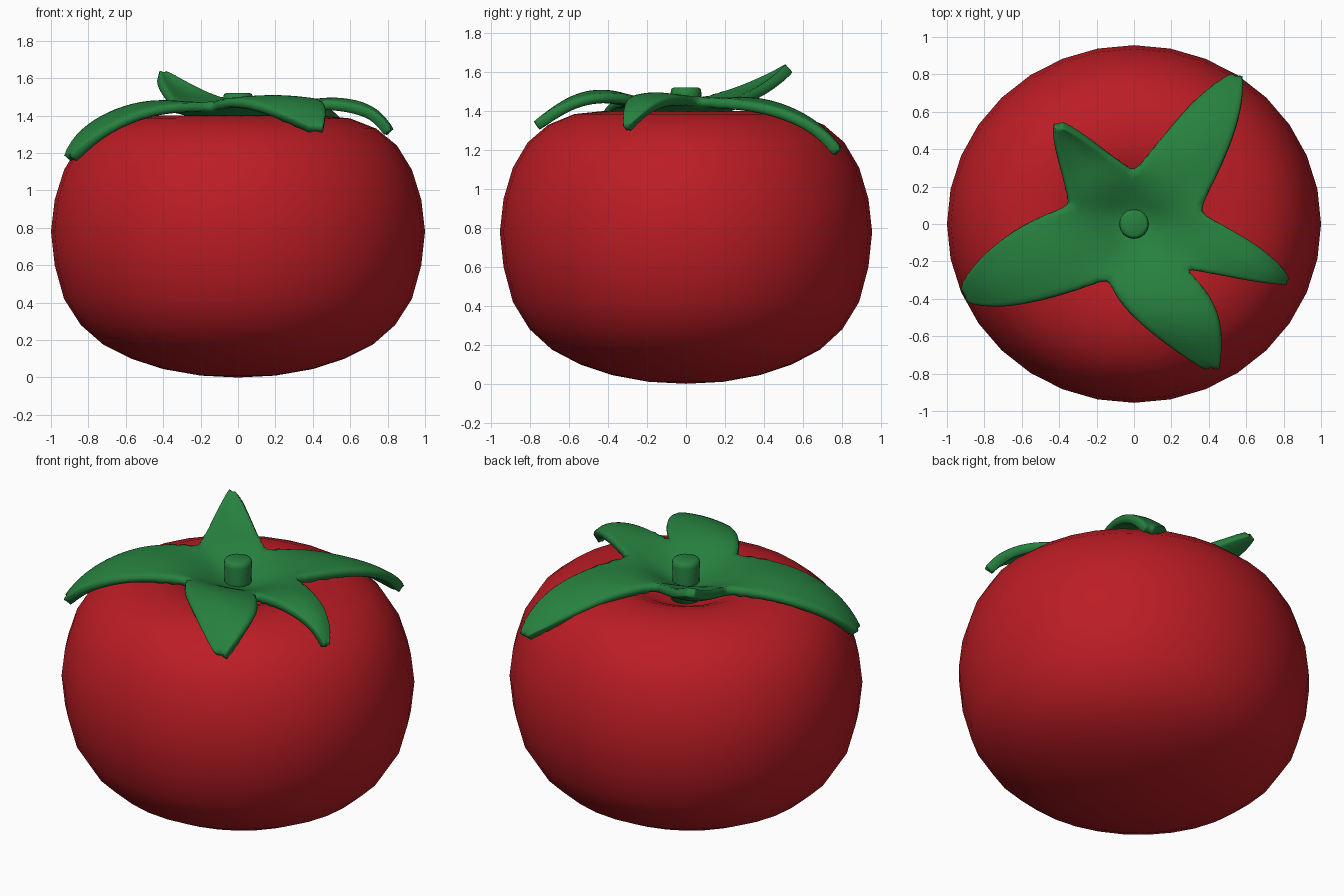
import bpy, bmesh
from math import sin, cos, pi

if "Cube" in bpy.data.objects:
    bpy.data.objects.remove(bpy.data.objects["Cube"])


def material(name, rgb):
    m = bpy.data.materials.new(name)
    m.diffuse_color = (*rgb, 1)
    m.use_nodes = True
    m.node_tree.nodes["Principled BSDF"].inputs["Base Color"].default_value = m.diffuse_color
    return m


def make_object(name, bm, mat):
    bmesh.ops.remove_doubles(bm, verts=bm.verts, dist=0.0005)
    bmesh.ops.recalc_face_normals(bm, faces=bm.faces)
    me = bpy.data.meshes.new(name)
    bm.to_mesh(me)
    bm.free()
    ob = bpy.data.objects.new(name, me)
    bpy.context.collection.objects.link(ob)
    me.materials.append(mat)
    me.shade_smooth()
    return ob


def lathe(name, profile, mat, segments, y_scale=1.0):
    bm = bmesh.new()
    rings = []
    for r, z in profile:
        rings.append([bm.verts.new((r * sin(2 * pi * i / segments),
                                    y_scale * r * cos(2 * pi * i / segments), z))
                      for i in range(segments)])
    for a, b in zip(rings, rings[1:]):
        for i in range(segments):
            j = (i + 1) % segments
            bm.faces.new((a[i], a[j], b[j], b[i]))
    return make_object(name, bm, mat)


red = material("tomato_red", (0.50, 0.012, 0.018))
green = material("leaf_green", (0.02, 0.22, 0.05))

# fruit: squat body with a dimple on top
lathe("fruit", [(0, 0), (0.2, 0.01), (0.4, 0.045), (0.57, 0.10), (0.72, 0.175),
                (0.84, 0.28), (0.93, 0.42), (0.98, 0.60), (1.0, 0.78), (0.98, 0.95),
                (0.93, 1.11), (0.85, 1.24), (0.74, 1.33), (0.60, 1.385), (0.45, 1.40),
                (0.36, 1.385), (0.27, 1.35), (0.18, 1.305), (0.09, 1.28), (0, 1.27)],
      red, 32, 0.956)

# stem: short rounded peg
lathe("stem", [(0, 1.27), (0.085, 1.27), (0.075, 1.40), (0.08, 1.49), (0.075, 1.515),
               (0.06, 1.522), (0, 1.522)], green, 16)

# calyx: five leaves between shared notches, going clockwise from the back
notches = [(0, 0.28), (0.345, 0.065), (0.28, -0.24), (-0.14, -0.295), (-0.345, 0.10)]
# each leaf: left edge, right edge, heights (last of each is the tip), arch
leaves = [
    ([(0.16, 0.48), (0.34, 0.68), (0.52, 0.79)], [(0.53, 0.42), (0.59, 0.68), (0.575, 0.775)],
     (1.43, 1.315, 1.19), 0.03),
    ([(0.58, -0.06), (0.74, -0.18), (0.815, -0.29)], [(0.51, -0.285), (0.73, -0.32), (0.80, -0.315)],
     (1.47, 1.42, 1.31), 0.03),
    ([(0.42, -0.38), (0.485, -0.57), (0.455, -0.77)], [(-0.08, -0.43), (0.08, -0.58), (0.38, -0.765)],
     (1.48, 1.465, 1.325), 0.03),
    ([(-0.45, -0.41), (-0.73, -0.455), (-0.88, -0.41)], [(-0.62, 0.0), (-0.85, -0.20), (-0.915, -0.34)],
     (1.45, 1.32, 1.17), 0.04),
    ([(-0.385, 0.26), (-0.43, 0.44), (-0.425, 0.525)], [(-0.15, 0.39), (-0.29, 0.49), (-0.38, 0.53)],
     (1.49, 1.57, 1.62), -0.03),
]
bm = bmesh.new()
sharp = []
for i, (left, right, heights, arch) in enumerate(leaves):
    n0, n1 = notches[i], notches[(i + 1) % 5]
    hub = [(n[0] * 0.4, n[1] * 0.4) for n in (n0, n1)]
    rows = []
    pairs = [(hub[0], hub[1], 1.36, 0.0), (n0, n1, 1.45, 0.02)]
    pairs += [(l, r, z, arch if k < 2 else 0.0)
              for k, (l, r, z) in enumerate(zip(left, right, heights))]
    for k, (l, r, z, a) in enumerate(pairs):
        mx, my = (l[0] + r[0]) / 2, (l[1] + r[1]) / 2
        if k < 2:
            mx, my = mx * 1.15, my * 1.15
        edge = z if k < 2 else z - a / 3
        rows.append([bm.verts.new((*l, edge)), bm.verts.new((mx, my, z + a * 0.7)),
                     bm.verts.new((*r, edge))])
    sharp += [(*n0, 1.45)] + [tuple(rows[-1][c].co) for c in (0, 2)]
    centre = bm.verts.new((0, 0, 1.33))
    bm.faces.new((centre, *rows[0]))
    for a, b in zip(rows, rows[1:]):
        for c in range(2):
            bm.faces.new((a[c], a[c + 1], b[c + 1], b[c]))
calyx = make_object("calyx", bm, green)

# keep notches and tips crisp, then thicken and round the rims
crease = calyx.data.attributes.new("crease_vert", 'FLOAT', 'POINT')
for v in calyx.data.vertices:
    if any(sum((v.co[k] - s[k]) ** 2 for k in range(3)) < 1e-6 for s in sharp):
        crease.data[v.index].value = 0.9
smooth = calyx.modifiers.new("shape", 'SUBSURF')
smooth.levels = smooth.render_levels = 2
thick = calyx.modifiers.new("thickness", 'SOLIDIFY')
thick.thickness = 0.055
thick.offset = 0
soft = calyx.modifiers.new("round_rim", 'SUBSURF')
soft.levels = soft.render_levels = 1
